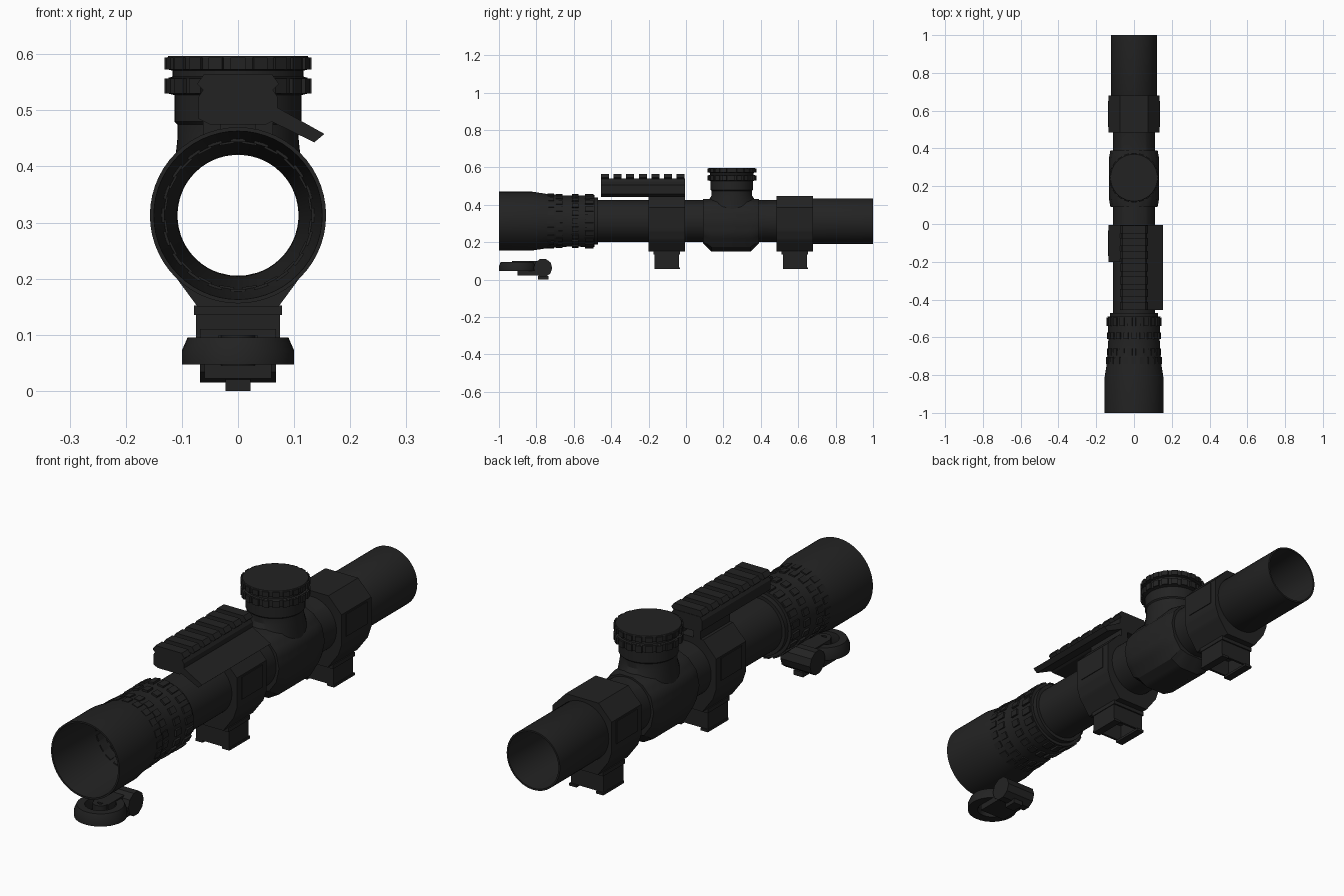
import bpy, bmesh, math
from mathutils import Vector, Matrix

if "Cube" in bpy.data.objects:
    bpy.data.objects.remove(bpy.data.objects["Cube"])

AXIS = 0.313   # height of the optical axis
BORE = 0.108   # clear bore radius
TURRET_Y = 0.245

mat = bpy.data.materials.new("matte black")
mat.diffuse_color = (0.0165, 0.0165, 0.0165, 1)
mat.use_nodes = True
mat.node_tree.nodes["Principled BSDF"].inputs["Base Color"].default_value = mat.diffuse_color


def finish(name, bm, smooth=True):
    bmesh.ops.recalc_face_normals(bm, faces=bm.faces[:])
    me = bpy.data.meshes.new(name)
    bm.to_mesh(me)
    bm.free()
    me.materials.append(mat)
    ob = bpy.data.objects.new(name, me)
    bpy.context.collection.objects.link(ob)
    if smooth:
        bpy.context.view_layer.objects.active = ob
        ob.select_set(True)
        bpy.ops.object.shade_smooth_by_angle(angle=math.radians(30))
        ob.select_set(False)
    return ob


def skin(bm, rings, loop=False):
    """Bridge successive rings of points with quads."""
    vs = [[bm.verts.new(p) for p in r] for r in rings]
    pairs = list(zip(vs, vs[1:])) + ([(vs[-1], vs[0])] if loop else [])
    for a, b in pairs:
        n = len(a)
        for i in range(n):
            bm.faces.new((a[i], a[(i + 1) % n], b[(i + 1) % n], b[i]))
    return vs


def circle(r, n):
    return [(r * math.cos(2 * math.pi * i / n), r * math.sin(2 * math.pi * i / n)) for i in range(n)]


def lathe_y(name, profile, n=48):
    """Closed (y, radius) section turned about the optical axis."""
    bm = bmesh.new()
    skin(bm, [[(x, y, AXIS + z) for x, z in circle(r, n)] for y, r in profile], loop=True)
    return finish(name, bm)


def lathe_z(name, profile, cx, cy, n=40):
    """Closed (radius, z) section turned about a vertical axis."""
    bm = bmesh.new()
    skin(bm, [[(cx + x, cy + y, z) for x, y in circle(r, n)] for r, z in profile], loop=True)
    return finish(name, bm)


def add_box(bm, x0, x1, y0, y1, z0, z1, m=None):
    base = Matrix.Translation(((x0 + x1) / 2, (y0 + y1) / 2, (z0 + z1) / 2)) @ \
        Matrix.Diagonal((x1 - x0, y1 - y0, z1 - z0, 1))
    bmesh.ops.create_cube(bm, size=1, matrix=(m or Matrix()) @ base)


def add_prism(bm, pts, y0, y1):
    """Extrude an (x, z) outline along y."""
    a, b = skin(bm, [[(x, y, z) for x, z in pts] for y in (y0, y1)])
    bm.faces.new(a)
    bm.faces.new(b)


def mirrored(half):
    return half + [(-x, z) for x, z in reversed(half)]


def sleeve(name, sections, bore=BORE, div=6):
    """Loft (y, outline) sections around the round bore."""
    rings = []
    for y, pts in sections:
        ring = []
        for i, p in enumerate(pts):
            p, q = Vector(p), Vector(pts[(i + 1) % len(pts)])
            ring += [p.lerp(q, k / div) for k in range(div)]
        rings.append([(p.x, y, p.y) for p in ring])

    def hole(r):
        out = []
        for x, y, z in r:
            d = Vector((x, z - AXIS)).normalized() * bore
            out.append((d.x, y, AXIS + d.y))
        return out
    bm = bmesh.new()
    skin(bm, [hole(rings[0])] + rings + [hole(rings[-1])], loop=True)
    return finish(name, bm)


# Hollow scope body: eyepiece, main tube and objective
lathe_y("scope_tube", [
    (-1, 0.157), (-0.82, 0.157), (-0.75, 0.146), (-0.66, 0.138), (-0.61, 0.136), (-0.49, 0.139),
    (-0.49, 0.126), (-0.47, 0.126), (-0.47, 0.112), (0.40, 0.112), (0.40, 0.108 + 0.004),
    (0.62, 0.112), (0.64, 0.122), (1, 0.122), (1, 0.115), (0.72, 0.109), (-0.5, 0.109),
    (-0.72, 0.135), (-1, 0.150)], 56)

# Staggered grip blocks on the eyepiece and zoom ring
bm = bmesh.new()
for row, (y0, y1, r) in enumerate([(-0.74, -0.705, 0.147), (-0.695, -0.66, 0.144),
                                   (-0.61, -0.575, 0.144), (-0.54, -0.495, 0.145)]):
    for i in range(20):
        m = Matrix.Translation((0, 0, AXIS)) @ Matrix.Rotation(math.tau * (i + row % 2 / 2) / 20, 4, 'Y')
        add_box(bm, -0.013, 0.013, y0, y1, r - 0.016, r, m)
finish("grip_blocks", bm, False)

# Saddle with tapered ends under the turret
full = mirrored([(0.045, 0.15), (0.09, 0.175), (0.128, 0.24), (0.133, 0.31), (0.122, 0.37),
                 (0.085, 0.415), (0.035, 0.432)])
small = mirrored([(0.04, 0.195), (0.08, 0.205), (0.112, 0.25), (0.125, 0.31), (0.112, 0.37),
                  (0.075, 0.41), (0.03, 0.43)])
sleeve("saddle", [(0.09, small), (0.135, full), (0.345, full), (0.39, small)], div=3)

# Elevation turret whose skirt follows the tube
bm = bmesh.new()
rings = [[(x, TURRET_Y + y, z) for x, y in circle(r, 48)] for r, z in [
    (0.124, 0.597), (0.126, 0.594), (0.126, 0.573), (0.117, 0.571), (0.117, 0.56), (0.124, 0.558),
    (0.124, 0.53), (0.113, 0.527), (0.113, 0.48), (0.108, 0.475), (0.108, 0.45)]]
rings.append([(x, TURRET_Y + y, AXIS + math.sqrt(max(0, 0.116 ** 2 - x * x)))
              for x, y in circle(0.122, 48)])
vs = skin(bm, rings)
bm.faces.new(vs[0])
finish("turret", bm)

bm = bmesh.new()
for z0, z1 in [(0.573, 0.594), (0.53, 0.557)]:
    for i in range(20):
        m = Matrix.Translation((0, TURRET_Y, 0)) @ Matrix.Rotation(math.tau * i / 20, 4, 'Z')
        add_box(bm, 0.115, 0.131, -0.013, 0.013, z0, z1, m)
finish("turret_knurls", bm, False)

# Two clamp mounts with side plates and hollow feet
clamp = mirrored([(0.072, 0.15), (0.12, 0.215), (0.135, 0.26), (0.135, 0.385), (0.075, 0.448)])
for label, y0, y1 in [("rear", -0.2, -0.005), ("front", 0.485, 0.68)]:
    sleeve(label + "_clamp", [(y0, clamp), (y1, clamp)])
    yc = (y0 + y1) / 2
    bm = bmesh.new()
    for s in (-1, 1):
        xa, xb = sorted((s * 0.130, s * 0.138))
        add_box(bm, xa, xb, yc - 0.068, yc + 0.068, 0.285, 0.378)
    finish(label + "_side_plates", bm, False)

    bm = bmesh.new()
    f0, f1 = yc - 0.065, yc + 0.065
    add_box(bm, -0.078, 0.078, f0 - 0.006, f1 + 0.006, 0.135, 0.152)
    for s in (-1, 1):
        xa, xb = sorted((s * 0.062, s * 0.075))
        add_box(bm, xa, xb, f0, f1, 0.065, 0.14)
    add_box(bm, -0.075, 0.075, f0, f0 + 0.01, 0.065, 0.14)
    add_box(bm, -0.075, 0.075, f1 - 0.01, f1, 0.065, 0.14)
    # Thin lips along the lower edge
    for s in (-1, 1):
        xa, xb = sorted((s * 0.045, s * 0.078))
        add_box(bm, xa, xb, f0, f1 + 0.006, 0.056, 0.066)
    finish(label + "_foot", bm, False)

# Accessory rail: base, cross teeth, side flange and risers
bm = bmesh.new()
add_prism(bm, mirrored([(0.05, 0.475), (0.07, 0.485), (0.07, 0.525), (0.06, 0.54)]), -0.455, -0.005)
for i in range(7):
    y = -0.455 + i * 0.0675
    add_prism(bm, mirrored([(0.06, 0.535), (0.073, 0.547), (0.06, 0.565)]), y, y + 0.043)
add_prism(bm, [(0.06, 0.505), (0.07, 0.505), (0.154, 0.458), (0.136, 0.443), (0.06, 0.48)], -0.455, -0.005)
for s in (-1, 1):
    xa, xb = sorted((s * 0.03, s * 0.062))
    add_box(bm, xa, xb, -0.2, -0.005, 0.44, 0.48)
finish("accessory_rail", bm, False)

# Detached clamp lever: ring, hub, arm and cross knob
lathe_z("lever_ring", [(0.1, 0.047), (0.1, 0.072), (0.09, 0.095), (0.06, 0.095), (0.055, 0.06), (0.06, 0.047)],
        0, -0.9, 32)
lathe_z("lever_hub", [(0.03, 0.045), (0.03, 0.1), (0.012, 0.1), (0.012, 0.045)], 0, -0.9, 20)
bm = bmesh.new()
add_box(bm, -0.035, 0.035, -0.9, -0.78, 0.045, 0.1)
add_box(bm, -0.06, 0.06, -0.9, -0.77, 0.022, 0.05)
finish("lever_arm", bm, False)
bm = bmesh.new()
bmesh.ops.create_cone(bm, cap_ends=True, segments=10, radius1=0.05, radius2=0.05, depth=0.136,
                      matrix=Matrix.Translation((0, -0.765, 0.063)) @ Matrix.Rotation(math.pi / 2, 4, 'Y'))
finish("lever_knob", bm, False)
bm = bmesh.new()
add_box(bm, -0.022, 0.022, -0.79, -0.735, 0.0, 0.02)
finish("lever_stud", bm, False)
